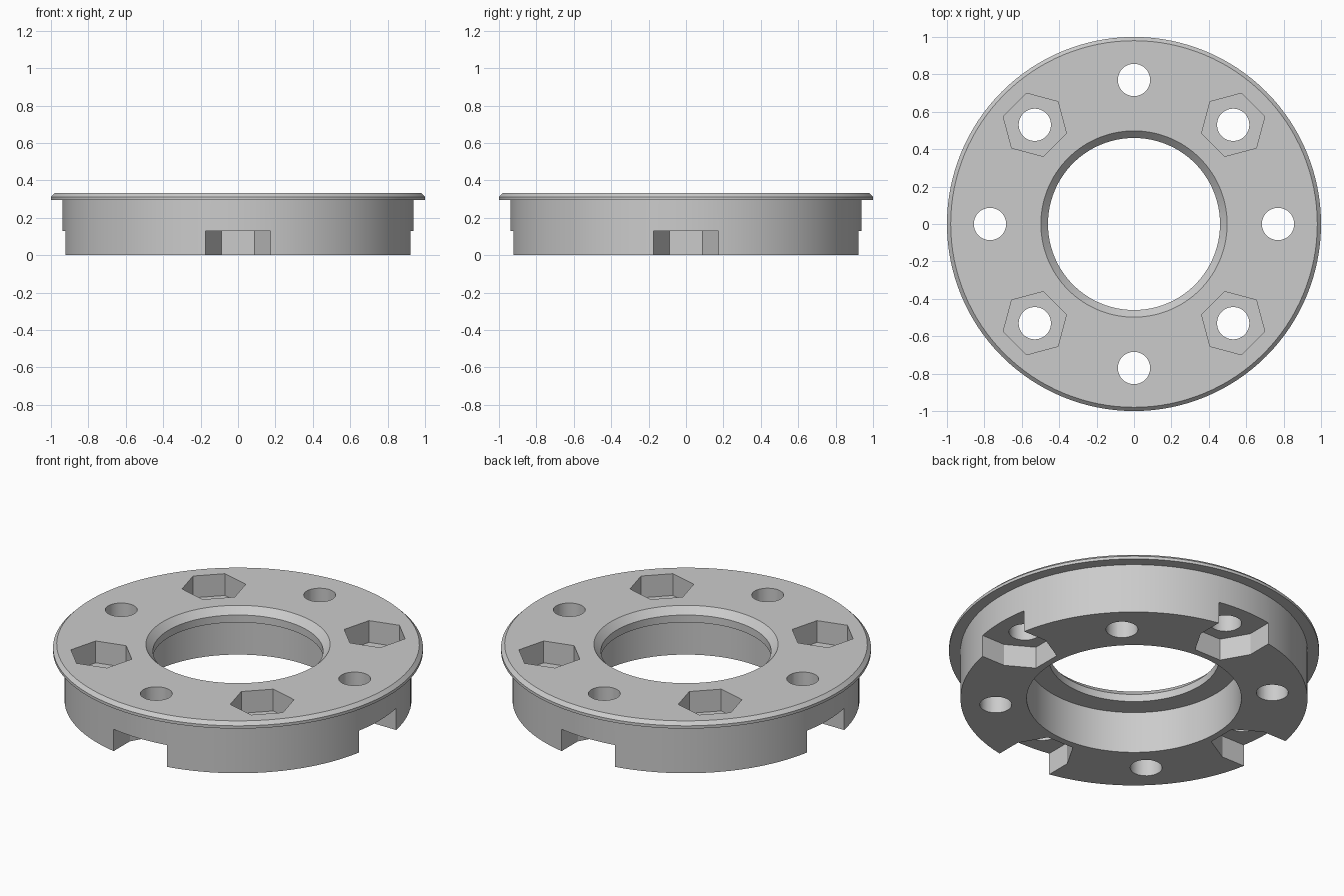
import bpy, bmesh, math
from math import sin, cos, pi
from mathutils import Matrix, Vector

cube = bpy.data.objects.get("Cube")
if cube:
    bpy.data.objects.remove(cube, do_unlink=True)

HEIGHT, POCKET, HEX_R, HOLE_R = 0.332, 0.13, 0.175, 0.0865
AXIS_R, DIAG_R = 0.77, 0.75

grey = bpy.data.materials.new("plain grey")
grey.use_nodes = True
grey.diffuse_color = (0.6, 0.6, 0.6, 1)
grey.node_tree.nodes["Principled BSDF"].inputs["Base Color"].default_value = (0.6, 0.6, 0.6, 1)


def make_object(name, bm):
    bmesh.ops.recalc_face_normals(bm, faces=bm.faces)
    mesh = bpy.data.meshes.new(name)
    bm.to_mesh(mesh)
    bm.free()
    mesh.materials.append(grey)
    obj = bpy.data.objects.new(name, mesh)
    bpy.context.collection.objects.link(obj)
    return obj


def add_prism(bm, outline, angle, radius, z0, z1):
    """Extrude an outline placed at a radius and turned to face outward."""
    place = Matrix.Rotation(angle, 4, 'Z') @ Matrix.Translation((radius, 0, z0))
    face = bm.faces.new([bm.verts.new(place @ Vector((u, v, 0))) for u, v in outline])
    top = bmesh.ops.extrude_face_region(bm, geom=[face])["geom"]
    bmesh.ops.translate(bm, vec=(0, 0, z1 - z0),
                        verts=[g for g in top if isinstance(g, bmesh.types.BMVert)])


def polygon(sides, r, start=0.0):
    return [(r * cos(start + 2 * pi * i / sides), r * sin(start + 2 * pi * i / sides))
            for i in range(sides)]


# Ring body: flange, chamfers and stepped bore in one revolved profile
profile = [(0.58, 0), (0.938, 0), (0.938, 0.295), (1, 0.295), (1, 0.312), (0.98, HEIGHT),
           (0.498, HEIGHT), (0.46, 0.292), (0.46, 0.248), (0.58, 0.248)]
bm = bmesh.new()
verts = [bm.verts.new((r, 0, z)) for r, z in profile]
edges = [bm.edges.new((verts[i - 1], v)) for i, v in enumerate(verts)]
bmesh.ops.spin(bm, geom=verts + edges, cent=(0, 0, 0), axis=(0, 0, 1),
               angle=2 * pi, steps=128, use_merge=True)
bmesh.ops.remove_doubles(bm, verts=bm.verts, dist=1e-5)
ring = make_object("flanged_ring", bm)

# Hex pockets on top, open-sided hex notches underneath, and bolt holes
flat = HEX_R * sin(pi / 3)
hexagon = polygon(6, HEX_R, pi / 6 + pi / 3)
notch = [(0.3, HEX_R), (0, HEX_R), (-flat, HEX_R / 2),
         (-flat, -HEX_R / 2), (0, -HEX_R), (0.3, -HEX_R)]
pockets, holes = bmesh.new(), bmesh.new()
for i in range(4):
    axis, diagonal = i * pi / 2, i * pi / 2 + pi / 4
    add_prism(pockets, notch, axis, AXIS_R, -0.1, POCKET)
    add_prism(pockets, hexagon, diagonal, DIAG_R, HEIGHT - POCKET, HEIGHT + 0.1)
    add_prism(holes, polygon(32, HOLE_R), axis, AXIS_R, -0.2, HEIGHT + 0.2)
    add_prism(holes, polygon(32, HOLE_R), diagonal, DIAG_R, -0.2, HEIGHT + 0.2)

bpy.ops.object.select_all(action='DESELECT')
bpy.context.view_layer.objects.active = ring
ring.select_set(True)
for name, cutter_bm in (("pocket_cutter", pockets), ("hole_cutter", holes)):
    cutter = make_object(name, cutter_bm)
    cutter.hide_render = True
    cut = ring.modifiers.new(name, 'BOOLEAN')
    cut.operation, cut.solver, cut.object = 'DIFFERENCE', 'EXACT', cutter
    bpy.ops.object.modifier_apply(modifier=cut.name)
    bpy.data.objects.remove(cutter, do_unlink=True)

bpy.ops.object.shade_smooth_by_angle(angle=math.radians(25))
